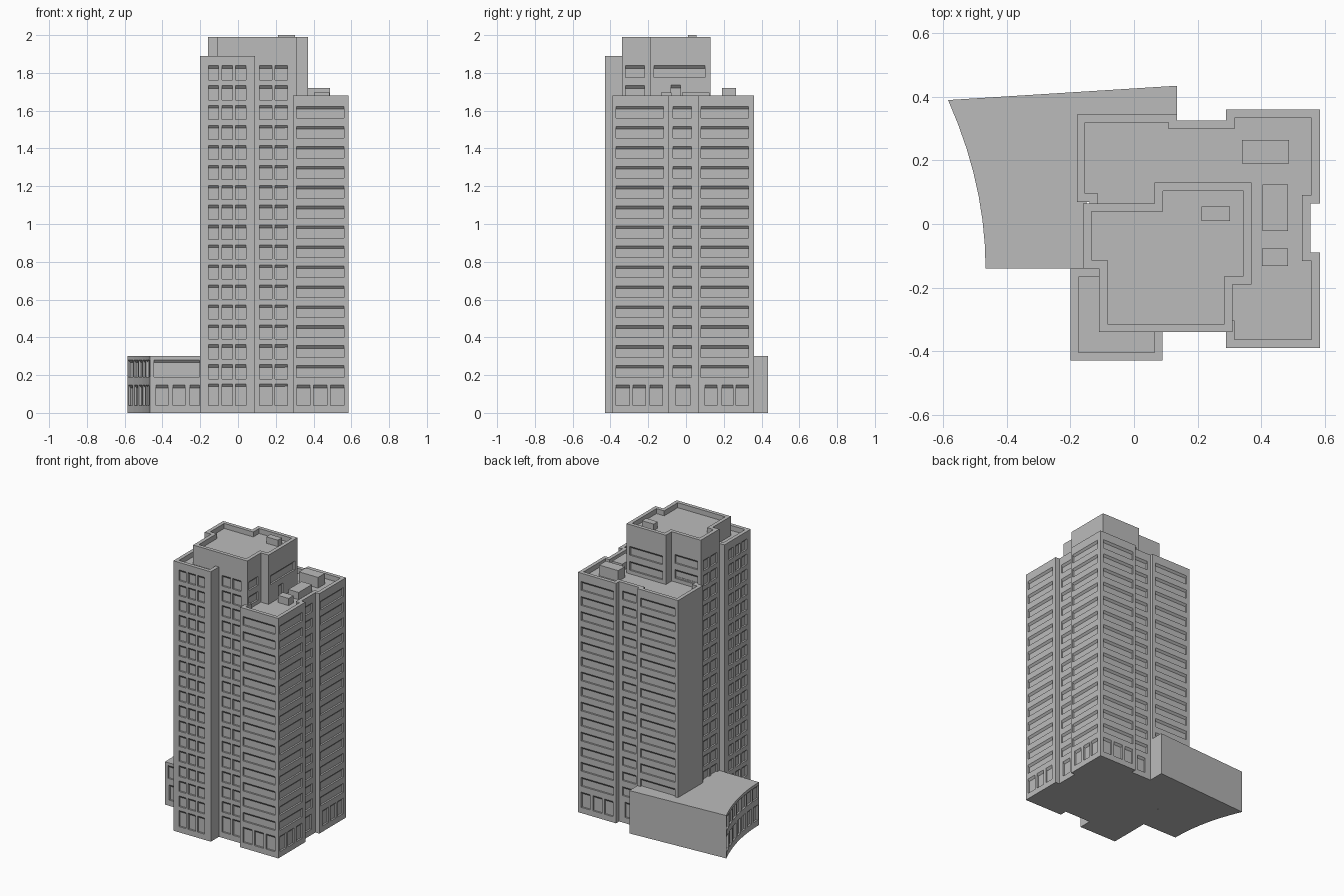
import bpy, bmesh
from mathutils import Vector

if "Cube" in bpy.data.objects:
    bpy.data.objects.remove(bpy.data.objects["Cube"])

concrete = bpy.data.materials.new("concrete grey")
concrete.diffuse_color = (0.5, 0.5, 0.5, 1)
concrete.use_nodes = True
concrete.node_tree.nodes["Principled BSDF"].inputs["Base Color"].default_value = concrete.diffuse_color
PITCH = 0.1055      # storey height
DEPTH = 0.012       # window recess


def finish(name, bm):
    bmesh.ops.remove_doubles(bm, verts=bm.verts, dist=1e-5)
    me = bpy.data.meshes.new(name)
    bm.to_mesh(me)
    bm.free()
    me.materials.append(concrete)
    ob = bpy.data.objects.new(name, me)
    bpy.context.collection.objects.link(ob)
    return ob


def face(bm, pts):
    bm.faces.new([bm.verts.new(p) for p in pts])


def rows(top, count, height, spans):
    """Storeys of windows, counted downwards from the top one."""
    return [(top - k * PITCH - height, top - k * PITCH, spans) for k in range(count)]


def wall(bm, p, q, z0, z1, bands):
    """Wall from p to q with recessed windows; spans are world x or y."""
    p, q = Vector(p), Vector(q)
    d = q - p
    axis = 0 if abs(d.x) > abs(d.y) else 1
    inward = Vector((-d.y, d.x)).normalized() * DEPTH

    def pt(t, z, back=0):
        v = p + d * t + inward * back
        return (v.x, v.y, z)

    def panel(t0, t1, a, b):
        if t1 - t0 > 1e-6 and b - a > 1e-6:
            face(bm, [pt(t0, a), pt(t1, a), pt(t1, b), pt(t0, b)])

    z = z0
    for a, b, spans in sorted(bands):
        panel(0, 1, z, a)
        t = 0
        for s in sorted(sorted((w - p[axis]) / d[axis] for w in span) for span in spans):
            panel(t, s[0], a, b)
            outer = [pt(s[0], a), pt(s[1], a), pt(s[1], b), pt(s[0], b)]
            low = b - 0.014   # the head of the window slopes down
            inner = [pt(s[0], a, 1), pt(s[1], a, 1), pt(s[1], low, 1), pt(s[0], low, 1)]
            face(bm, inner)
            for i in range(4):
                j = (i + 1) % 4
                face(bm, [outer[i], outer[j], inner[j], inner[i]])
            t = s[1]
        panel(t, 1, a, b)
        z = b
    panel(0, 1, z, z1)


def inset(outline, dist):
    res = []
    n = len(outline)
    for i in range(n):
        a, b, c = (Vector(outline[k % n]) for k in (i - 1, i, i + 1))
        e, f = (b - a).normalized(), (c - b).normalized()
        m, k = Vector((-e.y, e.x)), Vector((-f.y, f.x))
        v = b + (m + k) * dist / (1 + m.dot(k))
        res.append((v.x, v.y))
    return res


def block(name, outline, top, windows, parapet=0.026, sink=0.035):
    """Building block from a counter-clockwise plan, with a parapet roof."""
    bm = bmesh.new()
    n = len(outline)
    for i in range(n):
        wall(bm, outline[i], outline[(i + 1) % n], 0, top, windows.get(i, []))
    face(bm, [(x, y, 0) for x, y in reversed(outline)])
    if parapet:
        inner = inset(outline, parapet)
        for i in range(n):
            j = (i + 1) % n
            o0, o1, i0, i1 = outline[i], outline[j], inner[i], inner[j]
            face(bm, [(*o0, top), (*o1, top), (*i1, top), (*i0, top)])
            face(bm, [(*i0, top), (*i1, top), (*i1, top - sink), (*i0, top - sink)])
        face(bm, [(x, y, top - sink) for x, y in inner])
    else:
        face(bm, [(x, y, top) for x, y in outline])
    return finish(name, bm)


def box(name, x0, x1, y0, y1, z0, z1):
    bm = bmesh.new()
    bmesh.ops.create_cube(bm, size=1)
    for v in bm.verts:
        v.co = ((x0, x1)[v.co.x > 0], (y0, y1)[v.co.y > 0], (z0, z1)[v.co.z > 0])
    return finish(name, bm)


# Main block: wide windows in bays, ground floor of small windows
def bay(span, small, floors=14):
    ground = [(0.04, 0.147, small)] if floors == 14 else []
    return rows(1.622, floors, 0.062, [span]) + ground


main_plan = [(0.29, -0.39), (0.585, -0.39), (0.585, -0.09), (0.555, -0.09),
             (0.555, 0.065), (0.585, 0.065), (0.585, 0.36), (0.29, 0.36),
             (0.29, 0.325), (0.135, 0.325), (0.135, 0.345), (-0.18, 0.345),
             (-0.18, 0.07), (-0.14, 0.07), (-0.14, 0.03), (0.25, 0.03),
             (0.25, -0.33), (0.29, -0.33)]
x_small = [(0.313, 0.38), (0.40, 0.47), (0.49, 0.56)]
block("main_block", main_plan, 1.68, {
    0: bay((0.31, 0.56), x_small),
    1: bay((-0.37, -0.12), [(-0.37, -0.30), (-0.28, -0.215), (-0.19, -0.125)]),
    3: bay((-0.07, 0.03), [(-0.052, 0.02)]),
    5: bay((0.08, 0.33), [(0.1, 0.165), (0.19, 0.25), (0.265, 0.33)]),
    7 - 1: bay((0.31, 0.56), x_small),
    8: bay((0.16, 0.265), [(0.18, 0.245)]),
    10: bay((-0.155, 0.11), [], 13),
})

# Corner tower: three small windows on the front and on the left
tower_spans = [(-0.157, -0.103), (-0.085, -0.03), (-0.012, 0.042)]
side_spans = [(a - 0.23, b - 0.23) for a, b in tower_spans]


def stack(spans):
    return rows(1.838, 16, 0.075, spans) + [(0.04, 0.153, spans)]


block("corner_tower", [(-0.2, -0.43), (0.09, -0.43), (0.09, -0.14), (-0.2, -0.14)], 1.89,
      {0: stack(tower_spans), 3: stack(side_spans)})

# Core, rising above the other blocks
core_plan = [(-0.11, -0.34), (0.31, -0.34), (0.31, -0.19), (0.37, -0.19), (0.37, 0.13),
             (0.065, 0.13), (0.065, 0.065), (-0.16, 0.065), (-0.16, -0.14), (-0.11, -0.14)]
block("core", core_plan, 1.99, {
    0: stack([(0.115, 0.18), (0.197, 0.262)]),
    1: rows(1.838, 2, 0.062, [(-0.32, -0.22)]),
    3: rows(1.838, 1, 0.062, [(-0.17, 0.10)]) + [(1.65, 1.735, [(-0.08, -0.03)])],
    4: rows(1.838, 2, 0.062, [(0.09, 0.345)]),
    6: rows(1.838, 2, 0.062, [(-0.135, 0.04)]),
    7: rows(1.838, 15, 0.075, [(-0.115, -0.05), (-0.03, 0.035)]),
})

# Low annex with a concave left wall
SEG = 7
curve = [(-0.467 - 0.118 * (1 - k / SEG) ** 2, 0.39 - 0.53 * k / SEG) for k in range(SEG)]
annex_plan = [(-0.467, -0.14), (-0.15, -0.14), (-0.15, 0.3), (0.135, 0.3), (0.135, 0.435)] + curve
annex_windows = {0: [(0.04, 0.147, [(-0.435, -0.37), (-0.345, -0.28), (-0.255, -0.205)]),
                     (0.19, 0.28, [(-0.445, -0.205)])]}
for k in range(SEG):
    y = 0.39 - 0.53 * k / SEG
    annex_windows[5 + k] = [(0.04, 0.147, [(y - 0.063, y - 0.013)]),
                            (0.19, 0.28, [(y - 0.07, y - 0.006)])]
block("annex", annex_plan, 0.30, annex_windows, parapet=0)

# Rooftop plant boxes
box("roof_plant_large", 0.34, 0.487, 0.19, 0.265, 1.64, 1.72)
box("roof_plant_long", 0.405, 0.485, -0.022, 0.125, 1.64, 1.695)
box("roof_plant_small", 0.402, 0.485, -0.132, -0.077, 1.64, 1.695)
box("core_roof_box", 0.212, 0.302, 0.01, 0.055, 1.95, 2.0)
